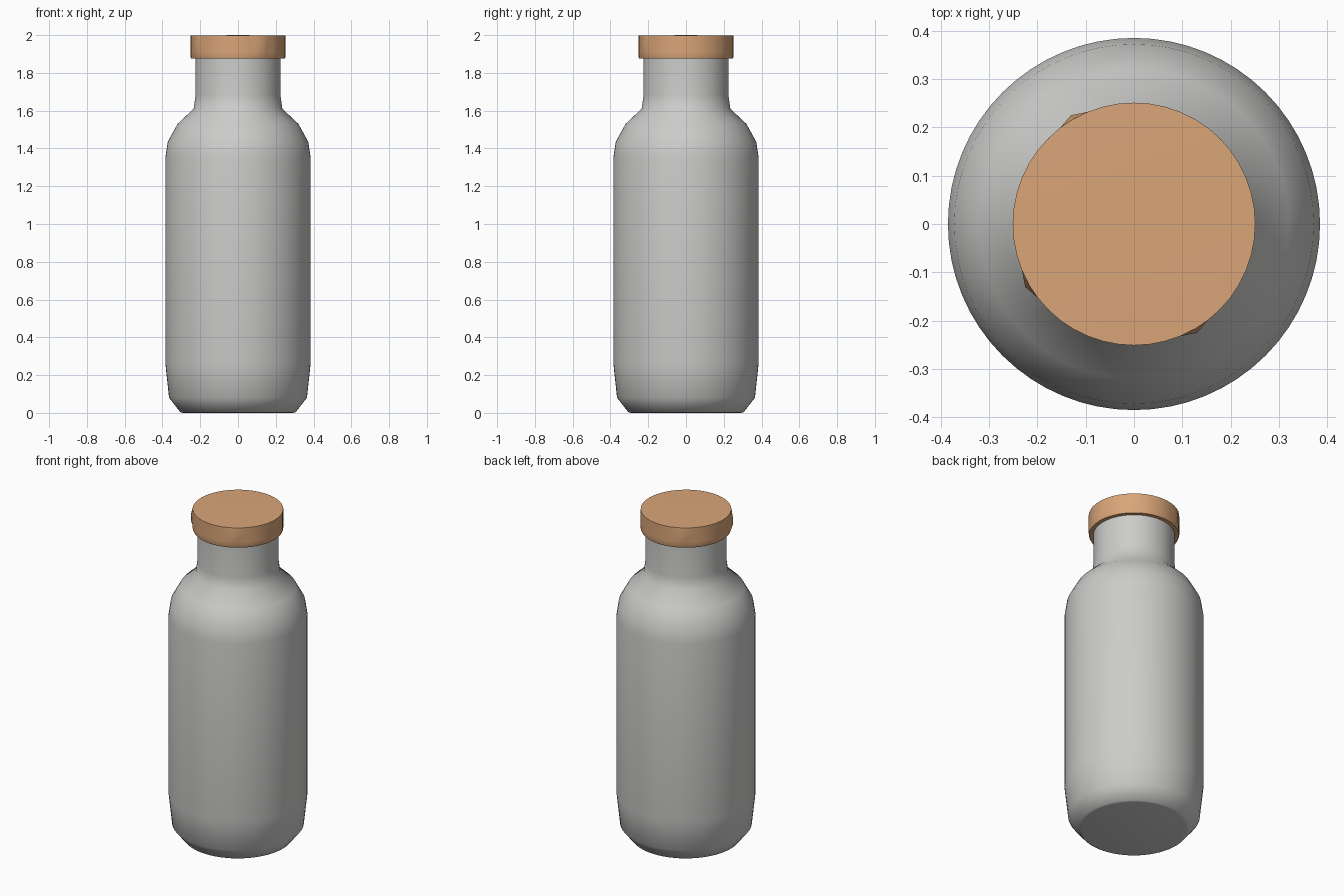
import bpy, bmesh, math

if "Cube" in bpy.data.objects:
    bpy.data.objects.remove(bpy.data.objects["Cube"])


def material(name, color):
    m = bpy.data.materials.new(name)
    m.diffuse_color = (*color, 1)
    m.use_nodes = True
    m.node_tree.nodes["Principled BSDF"].inputs["Base Color"].default_value = m.diffuse_color
    return m


def lathe(name, profile, segments, mat, radius_at=None):
    """Revolve (radius, z) points around z; radius 0 makes a pole."""
    bm = bmesh.new()
    rings = []
    for r, z in profile:
        if r == 0:
            rings.append([bm.verts.new((0, 0, z))] * segments)
            continue
        ring = []
        for i in range(segments):
            a = 2 * math.pi * i / segments
            rr = radius_at(r, z, i) if radius_at else r
            ring.append(bm.verts.new((rr * math.cos(a), rr * math.sin(a), z)))
        rings.append(ring)
    for lo, hi in zip(rings, rings[1:]):
        for i in range(segments):
            j = (i + 1) % segments
            quad = list(dict.fromkeys((lo[i], lo[j], hi[j], hi[i])))
            bm.faces.new(quad)
    bmesh.ops.recalc_face_normals(bm, faces=bm.faces)
    me = bpy.data.meshes.new(name)
    bm.to_mesh(me)
    bm.free()
    me.materials.append(mat)
    ob = bpy.data.objects.new(name, me)
    bpy.context.collection.objects.link(ob)
    bpy.ops.object.select_all(action='DESELECT')
    ob.select_set(True)
    bpy.context.view_layer.objects.active = ob
    bpy.ops.object.shade_smooth_by_angle(angle=math.radians(44))
    return ob


grey = material("brushed_grey", (0.60, 0.60, 0.59))
wood = material("warm_wood", (0.70, 0.38, 0.19))

# Bottle: flat base, chamfered foot, straight wall, shoulder and neck
lathe("bottle_body", [
    (0, 0.0), (0.29, 0.0), (0.305, 0.003), (0.365, 0.08), (0.385, 0.265),
    (0.385, 1.35), (0.372, 1.435), (0.32, 1.53), (0.235, 1.61),
    (0.225, 1.68), (0.225, 1.93), (0, 1.93)], 64, grey)


# Cap: short disc with tiny bumps on its side wall
def bump(r, z, i):
    return 0.26 if i in (16, 28, 40) and 1.89 < z < 1.98 else r


lathe("cap", [
    (0.222, 1.882), (0.222, 1.875), (0.248, 1.875), (0.251, 1.883),
    (0.251, 1.91), (0.251, 1.96), (0.251, 1.997), (0, 2.0)], 48, wood, bump)
